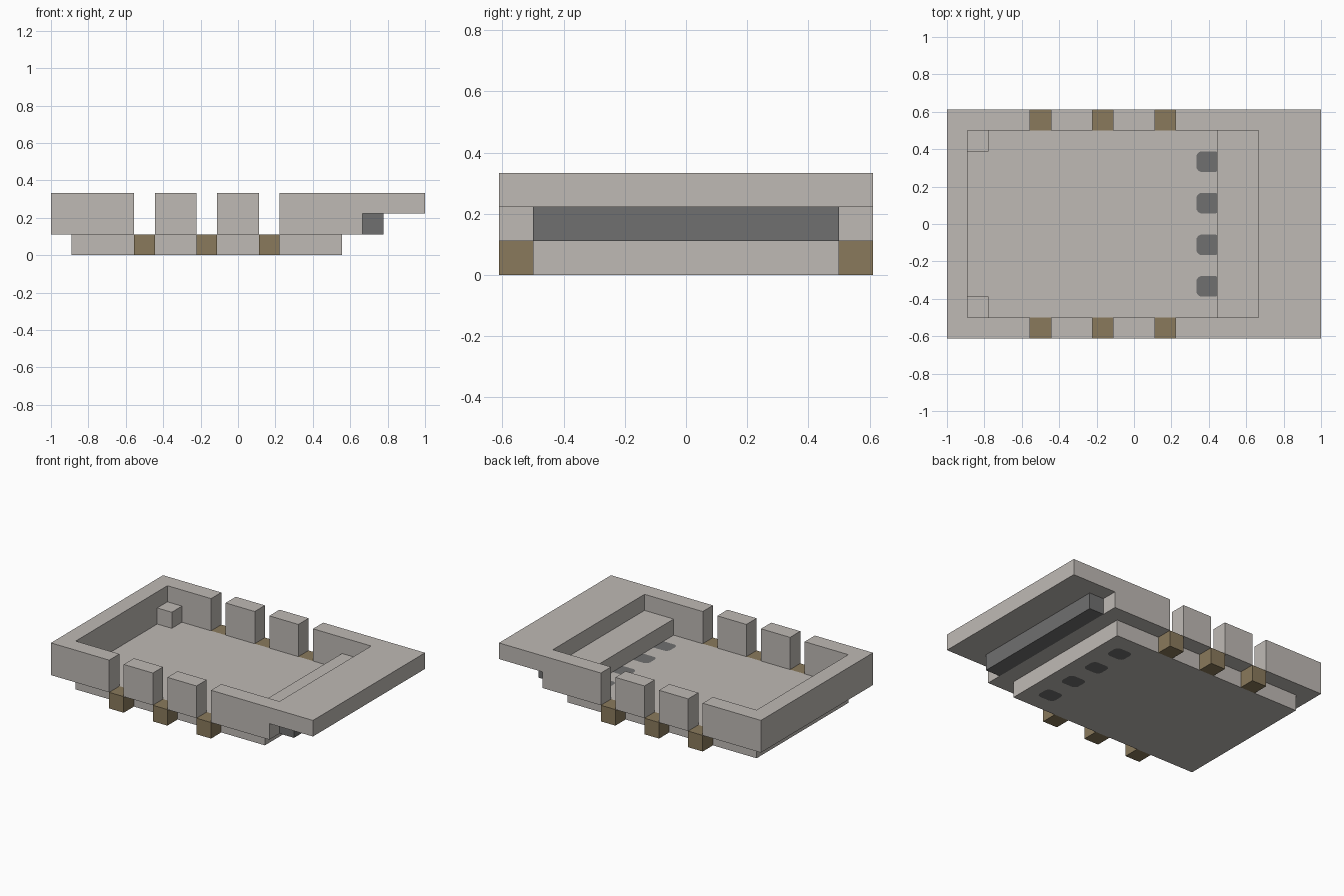
import bpy
import bmesh
from math import cos, sin, pi

U = 1 / 9  # one grid module of the design

if "Cube" in bpy.data.objects:
    bpy.data.objects.remove(bpy.data.objects["Cube"], do_unlink=True)


def material(name, color):
    m = bpy.data.materials.new(name)
    m.use_nodes = True
    m.diffuse_color = (*color, 1)
    m.node_tree.nodes["Principled BSDF"].inputs["Base Color"].default_value = (*color, 1)
    return m


light = material("light warm grey", (0.52, 0.49, 0.46))
dark = material("dark grey", (0.162, 0.162, 0.162))
tan = material("tan", (0.254, 0.195, 0.107))


def prism(name, outline, z0, z1, mat):
    """Extrude a flat outline (in modules) from z0 to z1."""
    bm = bmesh.new()
    face = bm.faces.new([bm.verts.new((x * U, y * U, z0 * U)) for x, y in outline])
    top = bmesh.ops.extrude_face_region(bm, geom=[face])["geom"]
    verts = [v for v in top if isinstance(v, bmesh.types.BMVert)]
    bmesh.ops.translate(bm, verts=verts, vec=(0, 0, (z1 - z0) * U))
    bmesh.ops.recalc_face_normals(bm, faces=bm.faces)
    mesh = bpy.data.meshes.new(name)
    bm.to_mesh(mesh)
    bm.free()
    mesh.materials.append(mat)
    obj = bpy.data.objects.new(name, mesh)
    bpy.context.collection.objects.link(obj)
    return obj


def box(name, x0, x1, y0, y1, z0, z1, mat):
    return prism(name, [(x0, y0), (x1, y0), (x1, y1), (x0, y1)], z0, z1, mat)


def u_shape(x_open, x_inner, x_outer):
    """Outline of a wall that wraps around one end of the tray."""
    half = [(x_outer, 5.5), (x_open, 5.5), (x_open, 4.5), (x_inner, 4.5)]
    return half + [(x, -y) for x, y in reversed(half)]


def rounded(x0, x1, y, r=0.28, steps=5):
    """Rounded rectangle one module wide."""
    points = []
    corners = [(x1 - r, y + 0.5 - r), (x0 + r, y + 0.5 - r),
               (x0 + r, y - 0.5 + r), (x1 - r, y - 0.5 + r)]
    for quarter, (cx, cy) in enumerate(corners):
        for i in range(steps):
            a = (quarter + i / (steps - 1)) * pi / 2
            points.append((cx + r * cos(a), cy + r * sin(a)))
    return points


# Floor with flush dark pegs set into it
floor = box("floor", -8, 5, -4.5, 4.5, 0, 1, light)
for i, y in enumerate((-3, -1, 1, 3)):
    outline = rounded(3, 4.15, y)
    cutter = prism("peg_cutter", outline, -1, 2, light)
    cutter.hide_render = True
    mod = floor.modifiers.new("peg_hole", "BOOLEAN")
    mod.operation, mod.solver, mod.object = "DIFFERENCE", "EXACT", cutter
    bpy.context.view_layer.objects.active = floor
    bpy.ops.object.modifier_apply(modifier=mod.name)
    bpy.data.objects.remove(cutter, do_unlink=True)
    prism(f"floor_peg_{i + 1}", outline, 0, 1, dark)

# End wall and overhanging deck
prism("end_wall", u_shape(-5, -8, -9), 1, 3, light)
prism("deck", u_shape(2, 6, 9), 2, 3, light)

# Bench inside the deck opening and the dark bar below the overhang
box("bench", 4, 6, -4.5, 4.5, 1, 2, light)
box("under_deck_bar", 6, 7, -4.5, 4.5, 1, 2, dark)

# Parts repeated on both sides
for side, s in (("left", 1), ("right", -1)):
    y0, y1 = sorted((4.5 * s, 5.5 * s))
    box(f"deck_side_wall_{side}", 2, 6, y0, y1, 1, 2, light)
    for i, x in enumerate((-4, -1)):
        box(f"merlon_{side}_{i + 1}", x, x + 2, y0, y1, 1, 3, light)
    for i, x in enumerate((-5, -2, 1)):
        box(f"gap_block_{side}_{i + 1}", x, x + 1, y0, y1, 0, 1, tan)
    c0, c1 = sorted((3.5 * s, 4.5 * s))
    box(f"corner_block_{side}", -8, -7, c0, c1, 1, 2, light)
